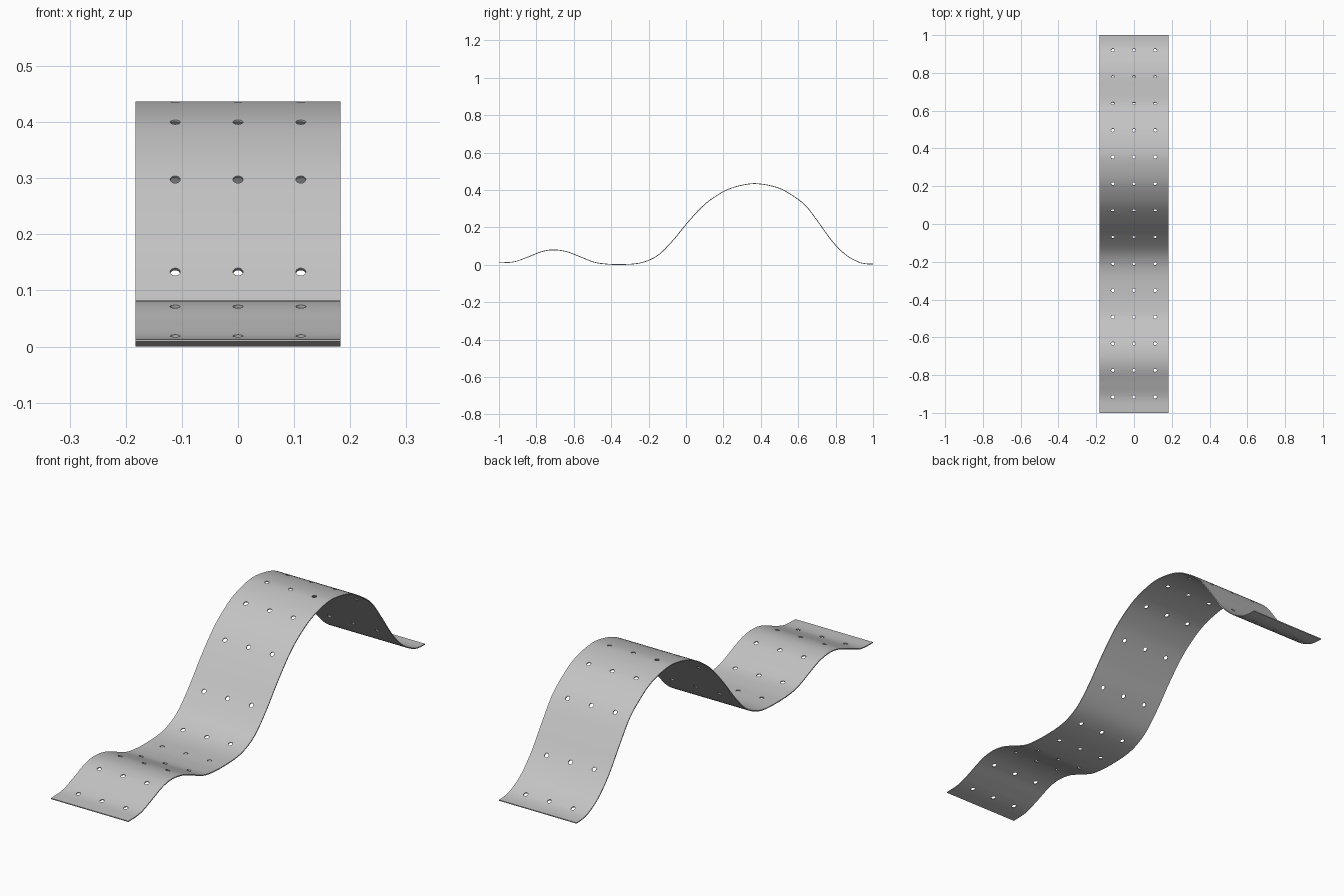
import bpy, bmesh
from mathutils import Matrix, Vector

cube = bpy.data.objects.get("Cube")
if cube:
    bpy.data.objects.remove(cube, do_unlink=True)

HALF_WIDTH = 0.183
THICKNESS = 0.004
STEPS = 140
HOLE_RADIUS = 0.009

# Side profile of the strip: (y, z) knots
KNOTS = [(-1, .012), (-.92, .017), (-.85, .041), (-.77, .072), (-.71, .081),
         (-.64, .072), (-.57, .046), (-.49, .015), (-.42, .005), (-.36, .003),
         (-.27, .007), (-.205, .023), (-.14, .060), (-.065, .137), (0, .217),
         (.075, .30), (.13, .348), (.215, .40), (.30, .427), (.38, .435),
         (.495, .412), (.57, .371), (.64, .317), (.71, .226), (.78, .129),
         (.85, .058), (.92, .017), (.96, .007), (1, .005)]


def tangent(i):
    a, b = KNOTS[max(i - 1, 0)], KNOTS[min(i + 1, len(KNOTS) - 1)]
    return (b[1] - a[1]) / (b[0] - a[0])


def height(y):
    """Smooth cubic curve through the knots."""
    i = max(k for k in range(len(KNOTS) - 1) if KNOTS[k][0] <= y or k == 0)
    (y0, z0), (y1, z1) = KNOTS[i], KNOTS[i + 1]
    h = y1 - y0
    t = (y - y0) / h
    return ((2*t**3 - 3*t**2 + 1) * z0 + (t**3 - 2*t**2 + t) * h * tangent(i)
            + (3*t**2 - 2*t**3) * z1 + (t**3 - t**2) * h * tangent(i + 1))


def normal(y):
    e = 0.01
    a, b = max(y - e, -1), min(y + e, 1)
    return Vector((0, height(a) - height(b), b - a)).normalized()


def mesh_object(name, bm):
    bmesh.ops.recalc_face_normals(bm, faces=bm.faces)
    mesh = bpy.data.meshes.new(name)
    bm.to_mesh(mesh)
    bm.free()
    obj = bpy.data.objects.new(name, mesh)
    bpy.context.collection.objects.link(obj)
    return obj


# Thin bent strip: a rectangular section swept along the profile
bm = bmesh.new()
rings = []
for k in range(STEPS + 1):
    y = -1 + 2 * k / STEPS
    centre, n = Vector((0, y, height(y))), normal(y) * THICKNESS / 2
    rings.append([bm.verts.new(centre + Vector((sx * HALF_WIDTH, 0, 0)) + n * sn)
                  for sx, sn in ((-1, -1), (1, -1), (1, 1), (-1, 1))])
for a, b in zip(rings, rings[1:]):
    for j in range(4):
        m = (j + 1) % 4
        bm.faces.new((a[j], a[m], b[m], b[j]))
bm.faces.new(rings[0])
bm.faces.new(rings[-1])
strip = mesh_object("wavy_strip", bm)

# Rows of round holes drilled square to the surface
bm = bmesh.new()
for row in range(14):
    y = -0.916 + row * 0.1412
    turn = normal(y).to_track_quat('Z', 'Y').to_matrix().to_4x4()
    for x in (-0.112, 0, 0.112):
        bmesh.ops.create_cone(bm, cap_ends=True, segments=20, depth=0.03,
                              radius1=HOLE_RADIUS, radius2=HOLE_RADIUS,
                              matrix=Matrix.Translation((x, y, height(y))) @ turn)
cutter = mesh_object("hole_cutter", bm)
cutter.hide_render = True

cut = strip.modifiers.new("holes", 'BOOLEAN')
cut.operation = 'DIFFERENCE'
cut.solver = 'EXACT'
cut.object = cutter
bpy.ops.object.select_all(action='DESELECT')
strip.select_set(True)
bpy.context.view_layer.objects.active = strip
bpy.ops.object.modifier_apply(modifier=cut.name)
bpy.data.objects.remove(cutter, do_unlink=True)

# Rest the strip on the ground
low = min(v.co.z for v in strip.data.vertices)
for v in strip.data.vertices:
    v.co.z -= low

# Single grey metal colour
grey = bpy.data.materials.new("light_grey_metal")
grey.use_nodes = True
colour = (0.55, 0.55, 0.55, 1)
grey.diffuse_color = colour
grey.node_tree.nodes["Principled BSDF"].inputs["Base Color"].default_value = colour
strip.data.materials.clear()
strip.data.materials.append(grey)
bpy.ops.object.shade_smooth_by_angle(angle=0.6)
